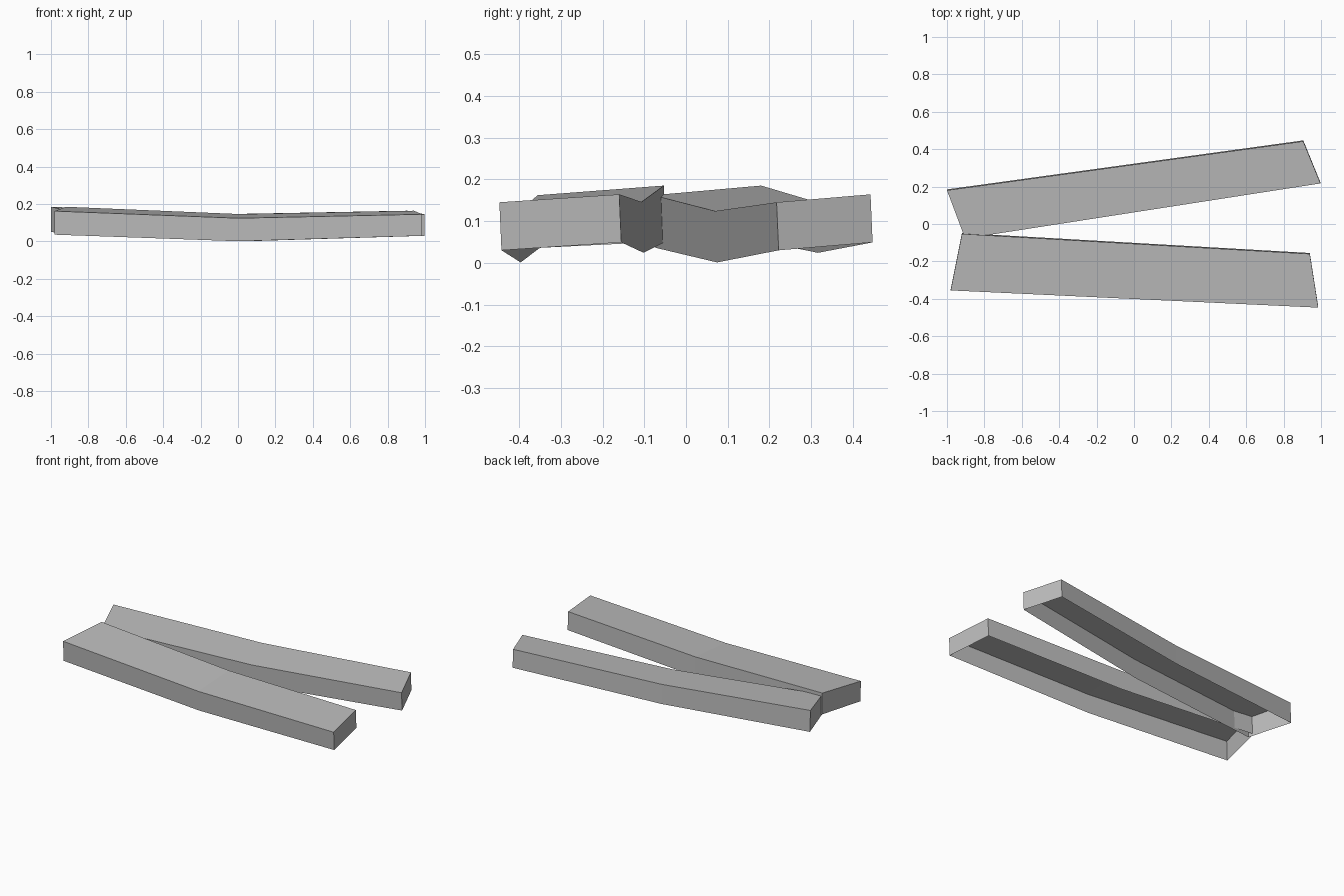
import bpy
import bmesh
from mathutils import Vector

cube = bpy.data.objects.get("Cube")
if cube:
    bpy.data.objects.remove(cube, do_unlink=True)

# Plain grey for both planks
grey = bpy.data.materials.new("plain grey")
grey.use_nodes = True
color = (0.5, 0.5, 0.5, 1.0)
grey.diffuse_color = color
grey.node_tree.nodes["Principled BSDF"].inputs["Base Color"].default_value = color

# Bottom and top heights at the -x end, the sagging middle and the +x end
FRONT_HEIGHTS = [(0.036, 0.162), (0.001, 0.124), (0.03, 0.145)]
BACK_HEIGHTS = [(0.051, 0.185), (0.024, 0.146), (0.049, 0.164)]
LEAN = Vector((0, -0.005, 0))


def edge_points(start, end, heights):
    """Bottom and top points along one long side of a plank."""
    a, b = Vector((*start, 0)), Vector((*end, 0))
    points = []
    for t, (low, high) in zip((0, 0.5, 1), heights):
        p = a.lerp(b, t)
        points.append((p + Vector((0, 0, low)), p + LEAN + Vector((0, 0, high))))
    return points


def plank(name, front, back):
    """Bent plank with a top and four walls, open underneath."""
    bm = bmesh.new()
    sections = []
    for f, b in zip(edge_points(*front, FRONT_HEIGHTS), edge_points(*back, BACK_HEIGHTS)):
        sections.append([bm.verts.new(p) for p in (f[0], f[1], b[1], b[0])])
    # Front wall, top and back wall between neighbouring sections
    for s, n in zip(sections, sections[1:]):
        for i in range(3):
            bm.faces.new((s[i], n[i], n[i + 1], s[i + 1]))
    # End walls
    bm.faces.new(sections[0])
    bm.faces.new(sections[-1][::-1])
    # Face the top upward and the walls outward
    bm.normal_update()
    if max(bm.faces, key=lambda f: abs(f.normal.z)).normal.z < 0:
        bmesh.ops.reverse_faces(bm, faces=bm.faces[:])
    mesh = bpy.data.meshes.new(name)
    bm.to_mesh(mesh)
    bm.free()
    mesh.materials.append(grey)
    obj = bpy.data.objects.new(name, mesh)
    bpy.context.collection.objects.link(obj)
    return obj


plank("front_plank", ((-0.98, -0.35), (0.985, -0.442)), ((-0.92, -0.048), (0.94, -0.155)))
plank("back_plank", ((-0.903, -0.073), (0.997, 0.222)), ((-1.0, 0.185), (0.905, 0.447)))
